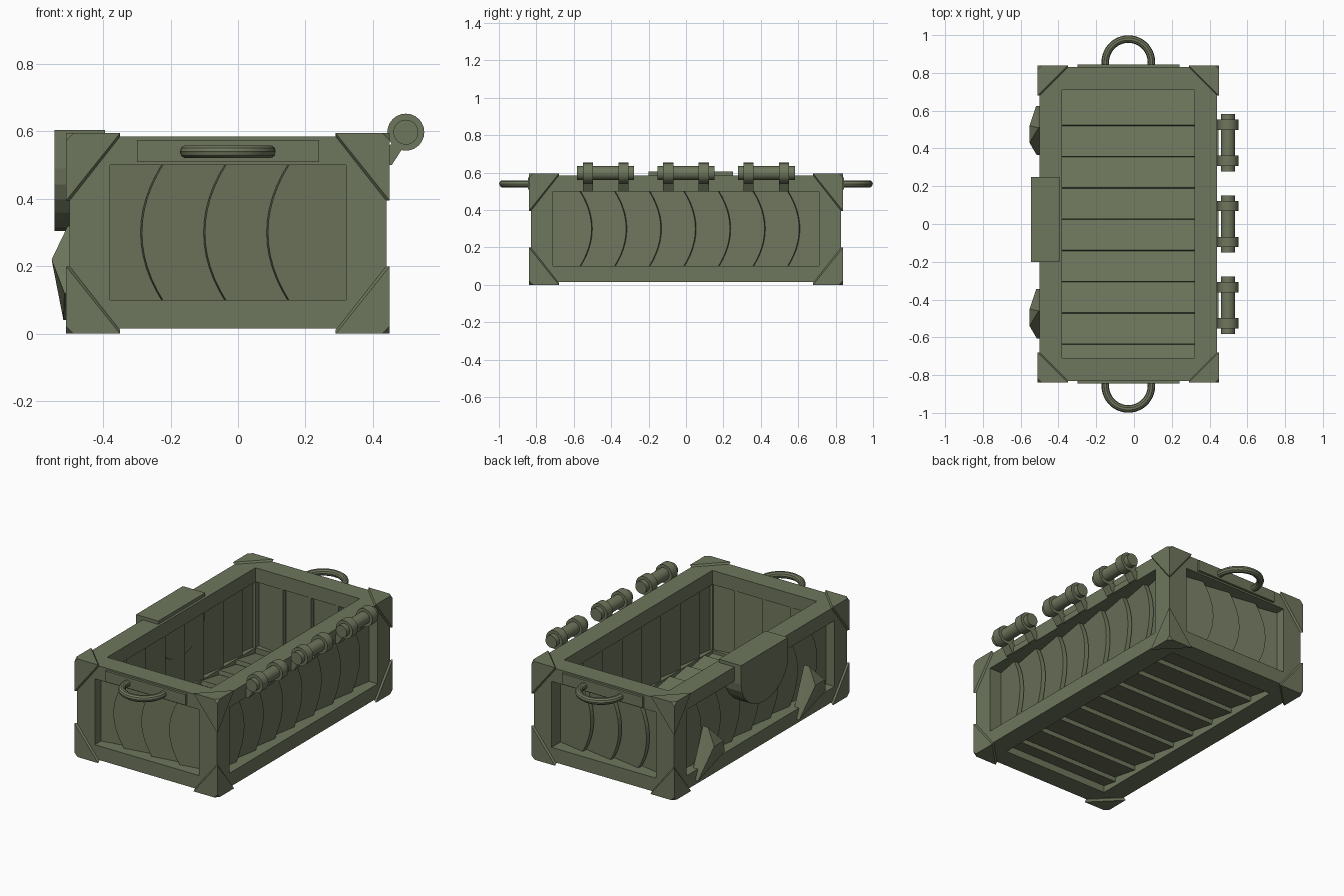
import bpy, bmesh
from math import sin, cos, pi, radians
from mathutils import Vector, Matrix

if "Cube" in bpy.data.objects:
    bpy.data.objects.remove(bpy.data.objects["Cube"])

mat = bpy.data.materials.new("olive")
mat.diffuse_color = (0.155, 0.18, 0.107, 1)
mat.use_nodes = True
mat.node_tree.nodes["Principled BSDF"].inputs["Base Color"].default_value = mat.diffuse_color

X0, X1, Y, Z0, Z1 = -0.50, 0.44, 0.83, 0.015, 0.585   # outer frame
IX0, IX1, IY, IZ0, IZ1 = -0.38, 0.32, 0.71, 0.10, 0.50  # openings


def finish(bm, name, smooth=False):
    bmesh.ops.recalc_face_normals(bm, faces=bm.faces)
    me = bpy.data.meshes.new(name)
    bm.to_mesh(me)
    bm.free()
    ob = bpy.data.objects.new(name, me)
    bpy.context.collection.objects.link(ob)
    me.materials.append(mat)
    if smooth:
        bpy.ops.object.select_all(action='DESELECT')
        ob.select_set(True)
        bpy.context.view_layer.objects.active = ob
        bpy.ops.object.shade_smooth_by_angle(angle=radians(35))
    return ob


def box(bm, x0, x1, y0, y1, z0, z1):
    m = Matrix.Translation(((x0 + x1) / 2, (y0 + y1) / 2, (z0 + z1) / 2))
    m = m @ Matrix.Diagonal((x1 - x0, y1 - y0, z1 - z0, 1))
    bmesh.ops.create_cube(bm, size=1, matrix=m)


def hull(bm, pts):
    vs = [bm.verts.new(p) for p in pts]
    r = bmesh.ops.convex_hull(bm, input=vs)
    junk = {v for v in r["geom_interior"] + r["geom_unused"]
            if isinstance(v, bmesh.types.BMVert)}
    bmesh.ops.delete(bm, geom=list(junk), context='VERTS')


def cyl_y(bm, r, x, z, y0, y1, n=24):
    m = Matrix.Translation((x, (y0 + y1) / 2, z)) @ Matrix.Rotation(pi / 2, 4, 'X')
    bmesh.ops.create_cone(bm, cap_ends=True, segments=n, radius1=r, radius2=r,
                          depth=y1 - y0, matrix=m)


# Frame: four posts, four x beams, four y beams
bm = bmesh.new()
for x in ((X0, IX0), (IX1, X1)):
    for y in ((-Y, -IY), (IY, Y)):
        box(bm, *x, *y, Z0, Z1)
for z in ((Z0, IZ0), (IZ1, Z1)):
    for y in ((-Y, -IY), (IY, Y)):
        box(bm, IX0, IX1, *y, *z)
    for x in ((X0, IX0), (IX1, X1)):
        box(bm, *x, -IY, IY, *z)
finish(bm, "frame")


# Tilted overlapping boards: s runs across, t along the board, d is outward
def boards(name, place, first, count, pitch, depth, t0, t1, bulge):
    bm = bmesh.new()
    c, s_, th = cos(radians(10)), sin(radians(10)), 0.025
    n = 12 if bulge else 1
    for k in range(count):
        a = first - k * pitch
        rows = []
        for i in range(n + 1):
            f = i / n
            b = bulge * (1 - (2 * f - 1) ** 2)
            row = []
            for u, w in ((b, 0), (b, -th), (-pitch - 0.03, -th), (-pitch - 0.03, 0)):
                row.append(bm.verts.new(place(a + u * c - w * s_,
                                              -depth + u * s_ + w * c,
                                              t0 + (t1 - t0) * f)))
            rows.append(row)
        for r, q in zip(rows, rows[1:]):
            for j in range(4):
                bm.faces.new((r[j], r[(j + 1) % 4], q[(j + 1) % 4], q[j]))
        bm.faces.new(rows[0])
        bm.faces.new(rows[-1])
    finish(bm, name)


side = (0.055, 0.095, 0.505, 0.066)
boards("front_boards", lambda s, d, t: (-s, -Y - d, t), 0.407, 4, 0.187, *side)
boards("back_boards", lambda s, d, t: (-s, Y + d, t), 0.407, 4, 0.187, *side)
boards("right_boards", lambda s, d, t: (X1 + d, s, t), 0.725, 8, 0.185, *side)
boards("left_boards", lambda s, d, t: (X0 - d, -s, t), 0.725, 8, 0.185, *side)
boards("bottom_boards", lambda s, d, t: (t, s, Z0 - d), 0.712, 9, 0.1655,
       0.025, IX0 - 0.01, IX1 + 0.01, 0)

# Corner caps with a clipped tip
bm = bmesh.new()
size = (0.16, 0.16, 0.20)
for cx, sx in ((-0.51, 1), (0.45, -1)):
    for cy, sy in ((-0.84, 1), (0.84, -1)):
        for cz, sz in ((0.0, 1), (0.595, -1)):
            pts = []
            for i in range(3):
                for length, off in ((0.022, 0), (size[i], 0), (size[i], 0.012)):
                    p = [off] * 3
                    p[i] = length
                    pts.append((cx + sx * p[0], cy + sy * p[1], cz + sz * p[2]))
            hull(bm, pts)
finish(bm, "corner_caps")

# Ring handles with back plates
for name, sy in (("front", -1), ("back", 1)):
    bm = bmesh.new()
    y0, y1 = sorted((sy * 0.82, sy * 0.845))
    box(bm, -0.30, 0.24, y0, y1, 0.51, 0.575)
    finish(bm, name + "_handle_plate")
    bm = bmesh.new()
    N, M = 24, 10
    rings = []
    for i in range(N + 1):
        a = -0.15 + (pi + 0.3) * i / N
        rings.append([bm.verts.new((
            -0.03 + (0.122 + 0.02 * cos(2 * pi * j / M)) * cos(a),
            sy * (0.857 + (0.122 + 0.02 * cos(2 * pi * j / M)) * sin(a)),
            0.54 + 0.02 * sin(2 * pi * j / M))) for j in range(M)])
    for r, q in zip(rings, rings[1:]):
        for j in range(M):
            bm.faces.new((r[j], r[(j + 1) % M], q[(j + 1) % M], q[j]))
    bm.faces.new(rings[0])
    bm.faces.new(rings[-1])
    finish(bm, name + "_handle", True)

# Hinges: pin, two flanges and their brackets
for i, yc in enumerate((-0.43, 0.0, 0.43)):
    bm = bmesh.new()
    cyl_y(bm, 0.037, 0.498, 0.598, yc - 0.152, yc + 0.152)
    for o in (-0.095, 0.095):
        ya, yb = yc + o - 0.027, yc + o + 0.027
        cyl_y(bm, 0.055, 0.498, 0.598, ya, yb)
        hull(bm, [(x, y, z) for y in (ya, yb) for x, z in
                  ((0.437, 0.50), (0.456, 0.50), (0.485, 0.545), (0.475, 0.57), (0.437, 0.555))])
    box(bm, 0.43, 0.447, yc - 0.12, yc + 0.12, 0.505, 0.54)
    finish(bm, f"hinge_{i + 1}", True)

# Lock block straddling the left rim, rounded at the bottom
bm = bmesh.new()
prof = [(-0.20, 0.605), (0.25, 0.605)]
prof += [(0.025 + 0.225 * cos(pi * i / 12), 0.49 - 0.185 * sin(pi * i / 12)) for i in range(13)]
f = bm.faces.new([bm.verts.new((-0.545, y, z)) for y, z in prof])
r = bmesh.ops.extrude_face_region(bm, geom=[f])
bmesh.ops.translate(bm, vec=(0.15, 0, 0),
                    verts=[v for v in r["geom"] if isinstance(v, bmesh.types.BMVert)])
finish(bm, "lock_block")

# Faceted claws on the left side
for i, yc in enumerate((0.49, -0.48)):
    bm = bmesh.new()
    hull(bm, [(x, yc + y, z) for x, y, z in (
        (-0.505, 0.02, 0.32), (-0.553, 0.03, 0.22), (-0.553, -0.06, 0.22),
        (-0.518, 0.135, 0.04), (-0.52, 0.10, 0.11), (-0.515, -0.125, 0.12),
        (-0.47, 0.02, 0.32), (-0.47, 0.135, 0.04), (-0.47, -0.125, 0.12))])
    finish(bm, f"claw_{i + 1}")
